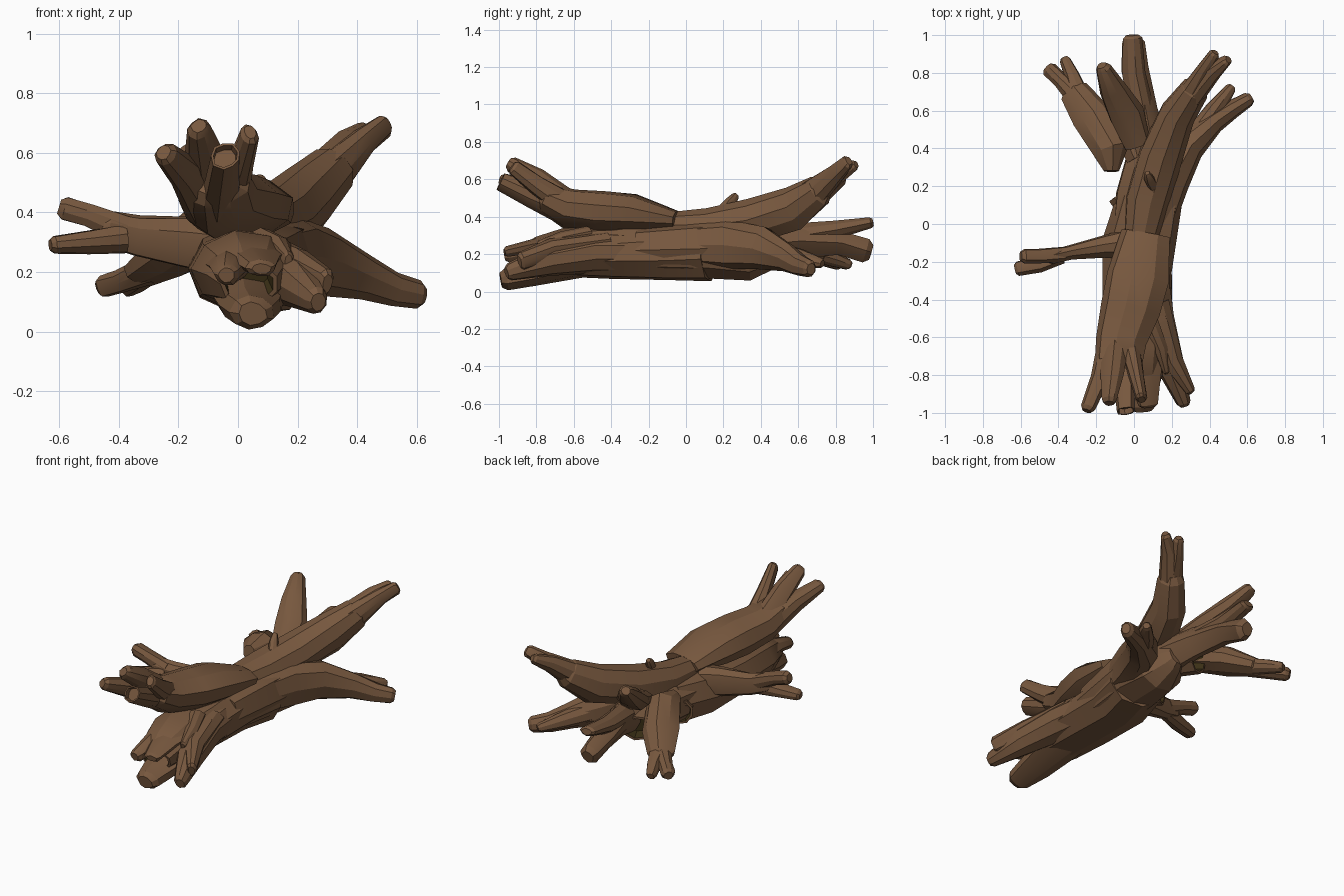
import bpy, bmesh, math, random
from mathutils import Vector

random.seed(4)
SIDES = 9
UNIT = 0.01  # paths below are written in hundredths

if "Cube" in bpy.data.objects:
    bpy.data.objects.remove(bpy.data.objects["Cube"], do_unlink=True)


def make_material(name, colour):
    material = bpy.data.materials.new(name)
    material.diffuse_color = colour
    material.use_nodes = True
    shader = material.node_tree.nodes["Principled BSDF"]
    shader.inputs["Base Color"].default_value = colour
    shader.inputs["Roughness"].default_value = 0.9
    return material


bark = make_material("weathered brown wood", (0.187, 0.098, 0.049, 1))
hollow_wood = make_material("dark hollow wood", (0.045, 0.03, 0.008, 1))


def hollow_out(bm, cap, depth, dark):
    """Sink an end face into the wood and, for deep hollows, darken the inside."""
    size = math.sqrt(cap.calc_area())
    bmesh.ops.inset_individual(bm, faces=[cap], thickness=size * 0.1)
    pushed = bmesh.ops.inset_individual(bm, faces=[cap], thickness=size * 0.04,
                                        depth=-depth)
    for face in pushed["faces"] + [cap]:
        face.material_index = int(dark)


def limb(name, path, hollow=0.0, dark=True, rough=0.1):
    """Sweep a knobbly faceted section along (x, y, z, half width, half height)."""
    path = [[v * UNIT for v in p] for p in path]
    points = [Vector(p[:3]) for p in path]
    bm = bmesh.new()
    rings = []
    grain = [random.uniform(1 - rough, 1 + rough) for _ in range(SIDES)]

    def add_ring(centre, forward, wide, high):
        side = forward.cross(Vector((0, 0, 1))).normalized()
        lift = side.cross(forward).normalized()
        ring = []
        for i in range(SIDES):
            angle = math.tau * i / SIDES
            swell = grain[i] * random.uniform(1 - rough / 2, 1 + rough / 2)
            offset = side * math.cos(angle) * wide + lift * math.sin(angle) * high
            ring.append(bm.verts.new(centre + offset * swell))
        rings.append(ring)

    last = len(points) - 1
    for i, p in enumerate(path):
        forward = (points[min(i + 1, last)] - points[max(i - 1, 0)]).normalized()
        if i == last and not hollow:
            # worn, rounded tip
            back = min(p[3], p[4]) * 0.5
            add_ring(points[i] - forward * back, forward, p[3], p[4])
            add_ring(points[i], forward, p[3] * 0.65, p[4] * 0.65)
        else:
            add_ring(points[i], forward, p[3], p[4])

    for a, b in zip(rings, rings[1:]):
        for i in range(SIDES):
            j = (i + 1) % SIDES
            bm.faces.new((a[i], a[j], b[j], b[i]))
    bm.faces.new(rings[0][::-1])
    tip = bm.faces.new(rings[-1])
    bmesh.ops.recalc_face_normals(bm, faces=bm.faces)
    if hollow:
        hollow_out(bm, tip, hollow, dark)

    mesh = bpy.data.meshes.new(name)
    bm.to_mesh(mesh)
    bm.free()
    mesh.materials.append(bark)
    mesh.materials.append(hollow_wood)
    obj = bpy.data.objects.new(name, mesh)
    bpy.context.collection.objects.link(obj)
    bpy.ops.object.select_all(action="DESELECT")
    obj.select_set(True)
    bpy.context.view_layer.objects.active = obj
    bpy.ops.object.shade_smooth_by_angle(angle=math.radians(25))


# Main fallen trunk, open at the front, with two more holes towards the back
limb("trunk_front", [(8, 12, 23, 18, 17), (2, -10, 22, 19, 16), (2, -40, 21, 19, 14),
                     (2, -65, 21, 18, 13), (3, -78, 19, 14, 11), (4, -87, 16, 10, 8)],
     hollow=0.12, rough=0.05)
limb("trunk_back", [(3, -25, 22, 17, 14), (8, 15, 23, 18, 17), (10, 35, 20, 15, 15),
                    (10, 50, 22, 8, 10)], rough=0.05)
limb("trunk_side_hole", [(4, 0, 20, 8, 7), (-7, 16, 19, 8, 8)], hollow=0.05)
limb("trunk_back_hole", [(5, 36, 24, 9, 8), (-3, 53, 22, 9, 8)], hollow=0.07)

# Broken log riding on top, with its splayed prongs
limb("upper_log", [(6, -5, 38, 13, 5), (2, -28, 41, 17, 11), (-2, -45, 42, 16, 12),
                   (-7, -62, 44, 14, 11), (-9, -78, 51, 13, 8)], rough=0.05)
limb("upper_prong_outer", [(-12, -62, 44, 7, 8), (-18, -82, 53, 5, 6), (-25, -99, 60, 4, 4)])
limb("upper_prong_tall", [(-9, -62, 46, 7, 7), (-11, -80, 60, 6, 6), (-13, -95, 69, 4, 4)])
limb("upper_prong_hollow", [(-6, -62, 43, 7, 8), (-5, -82, 51, 6, 6), (-4, -99, 59, 5, 5)],
     hollow=0.03, dark=False)
limb("upper_prong_inner", [(-3, -62, 45, 6, 7), (1, -80, 57, 4, 5), (4, -93, 67, 3, 4)])

# Torn roots around the open front end
limb("root_lower_jaw", [(3, -55, 16, 13, 8), (4, -82, 9, 10, 6), (5, -99, 6, 7, 6)])
limb("root_upper_lip", [(5, -58, 26, 13, 6), (6, -82, 24, 8, 4), (8, -97, 21, 5, 3)])
limb("root_lip_side", [(-3, -60, 24, 10, 7), (-3, -82, 22, 6, 5), (-4, -97, 19, 4, 4)])
limb("root_right", [(8, -22, 21, 11, 11), (12, -50, 21, 10, 11), (19, -74, 17, 8, 9),
                    (27, -96, 10, 4, 5)], rough=0.06)
limb("root_right_upper", [(11, -42, 26, 8, 6), (20, -72, 22, 6, 6), (30, -89, 16, 3, 5)])
limb("root_shard", [(8, -52, 31, 5, 4), (14, -66, 28, 4, 4), (17, -79, 24, 2, 3)])

# Long rising branch, forked at the tip
limb("rising_branch", [(2, -16, 35, 8, 7), (7, 12, 35, 12, 10), (14, 36, 38, 12, 12),
                       (23, 58, 45, 10, 12), (34, 74, 56, 8, 9)], rough=0.06)
limb("rising_fork_long", [(29, 66, 51, 7, 9), (42, 81, 64, 5, 5), (50, 87, 70, 3, 4)])
limb("rising_fork_short", [(28, 66, 51, 7, 8), (37, 82, 63, 4, 5), (43, 91, 68, 3, 3)])
limb("branch_knot", [(10, 20, 43, 3, 4), (8, 24, 48, 3, 3), (7, 27, 52, 2, 2)])

# Low branch sweeping out to the left, forked
limb("low_branch", [(6, -22, 23, 11, 11), (13, 2, 25, 9, 12), (18, 22, 25, 11, 14),
                    (28, 41, 23, 9, 12), (42, 54, 18, 6, 8), (52, 61, 14, 5, 6),
                    (62, 67, 12, 4, 5)], rough=0.06)
limb("low_branch_fork", [(32, 46, 21, 6, 7), (43, 61, 18, 5, 5), (52, 73, 15, 3, 3)])

# Blunt branch running straight back
limb("back_branch", [(9, 35, 25, 11, 11), (5, 60, 27, 7, 9), (0, 82, 26, 7, 6),
                     (-1, 99, 21, 6, 6)])
limb("back_branch_upper", [(5, 55, 29, 7, 7), (0, 80, 33, 6, 5), (-1, 100, 37, 5, 3)])

# Broad split branch at the back right, and the finger standing up beside it
limb("split_branch", [(-12, 28, 34, 4, 5), (-12, 39, 33, 10, 9), (-22, 57, 26, 11, 8),
                      (-33, 72, 19, 8, 5)])
limb("split_fork_outer", [(-29, 66, 21, 6, 5), (-39, 76, 17, 4, 4), (-46, 83, 15, 4, 4)])
limb("split_fork_inner", [(-28, 65, 21, 6, 5), (-33, 79, 17, 4, 4), (-37, 88, 14, 3, 3)])
limb("standing_finger", [(2, 42, 36, 7, 5), (-4, 58, 42, 9, 6), (-11, 71, 51, 7, 6),
                         (-17, 84, 61, 4, 4)])

# Side branch on the right, forked one prong above the other
limb("side_branch", [(0, -10, 28, 9, 9), (-17, -12, 30, 6, 9), (-34, -15, 32, 4, 7),
                     (-46, -18, 35, 4, 6)])
limb("side_prong_upper", [(-38, -16, 34, 4, 5), (-50, -17, 39, 4, 4), (-60, -17, 42, 4, 4)])
limb("side_prong_lower", [(-38, -17, 31, 4, 5), (-50, -21, 30, 5, 4), (-63, -24, 29, 4, 3)])
